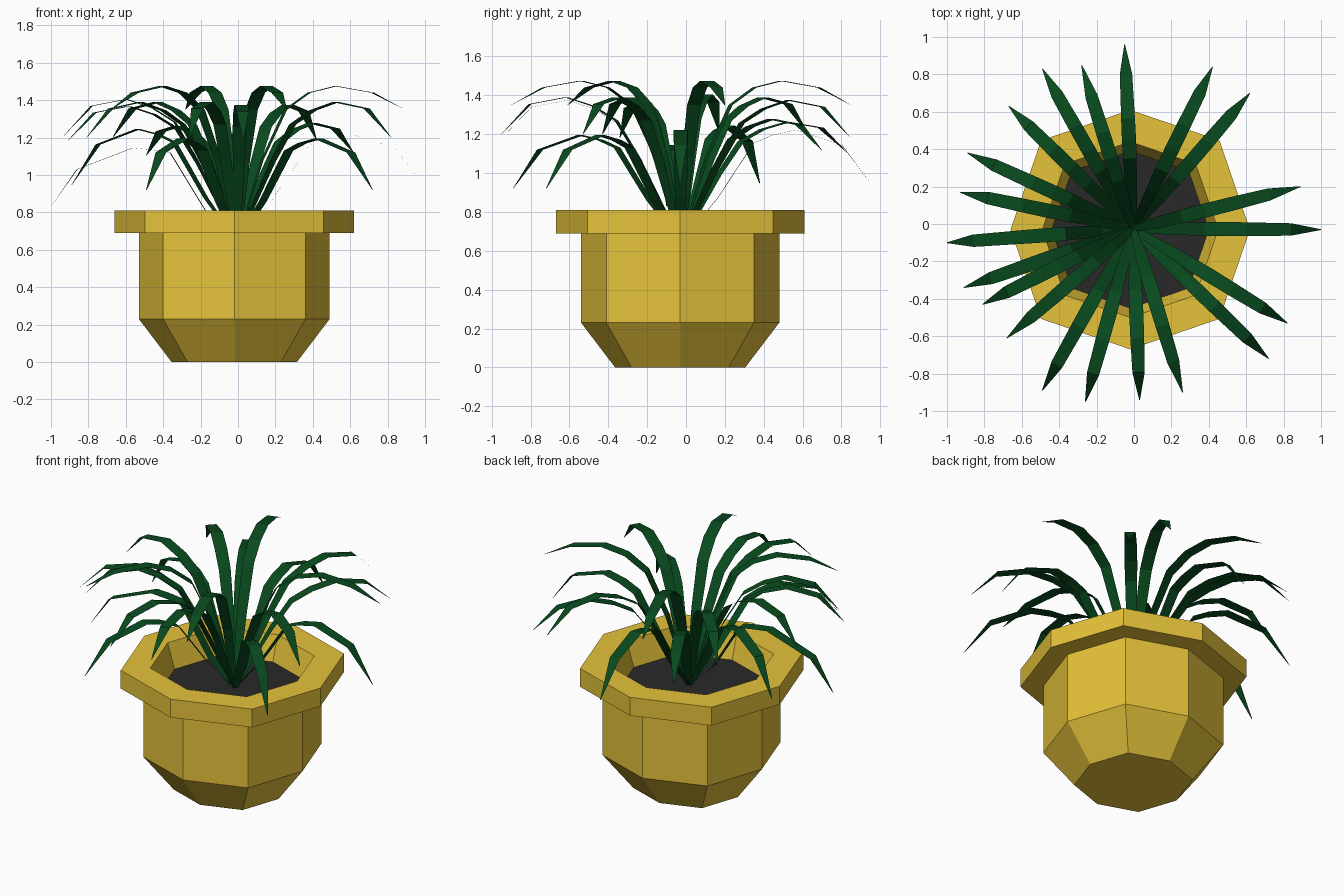
import bpy, bmesh, math
from mathutils import Vector

if "Cube" in bpy.data.objects:
    bpy.data.objects.remove(bpy.data.objects["Cube"])

CX, CY = -0.02, -0.03          # pot axis
SOIL_Z = 0.65


def material(name, rgb):
    m = bpy.data.materials.new(name)
    m.diffuse_color = (*rgb, 1)
    m.use_nodes = True
    m.node_tree.nodes["Principled BSDF"].inputs["Base Color"].default_value = m.diffuse_color
    return m


mustard = material("mustard glaze", (0.78, 0.54, 0.042))
earth = material("dark soil", (0.023, 0.022, 0.023))
green = material("deep green", (0.0025, 0.068, 0.013))


def finish(bm, name, mat, recalc=True):
    if recalc:
        bmesh.ops.recalc_face_normals(bm, faces=bm.faces)
    me = bpy.data.meshes.new(name)
    bm.to_mesh(me)
    bm.free()
    me.materials.append(mat)
    ob = bpy.data.objects.new(name, me)
    bpy.context.collection.objects.link(ob)
    return ob


def octagon(bm, r, z):
    # slightly squarish octagon with corners on the axes
    ring = []
    for i in range(8):
        a = i * math.pi / 4
        k = r * (1.054 if i % 2 else 1.0)
        ring.append(bm.verts.new((CX + k * math.cos(a), CY + k * math.sin(a), z)))
    return ring


# Pot: profile from the base, up over the rim and down inside
bm = bmesh.new()
profile = [(0.335, 0), (0.51, 0.23), (0.51, 0.69), (0.64, 0.69),
           (0.64, 0.81), (0.47, 0.81), (0.42, SOIL_Z)]
rings = [octagon(bm, r, z) for r, z in profile]
for a, b in zip(rings, rings[1:]):
    for i in range(8):
        j = (i + 1) % 8
        bm.faces.new((a[i], a[j], b[j], b[i]))
bm.faces.new(rings[0][::-1])
finish(bm, "pot", mustard)

# Soil disc closes the inside of the pot
bm = bmesh.new()
bm.faces.new(octagon(bm, 0.42, SOIL_Z))
finish(bm, "soil", earth, recalc=False)

# Leaf arcs: (fraction of reach, height), last one is the tip
TALL = [(0, 0.64), (0.15, 1.08), (0.29, 1.35), (0.43, 1.44), (0.59, 1.475), (0.81, 1.44), (1, 1.35)]
MID = [(0, 0.64), (0.23, 1.07), (0.36, 1.27), (0.49, 1.345), (0.64, 1.39), (0.84, 1.355), (1, 1.20)]
LOW = [(0, 0.64), (0.19, 0.86), (0.38, 1.13), (0.48, 1.17), (0.60, 1.195), (0.84, 1.12), (1, 0.92)]
DROOP = [(0, 0.64), (0.17, 0.81), (0.36, 1.12), (0.46, 1.135), (0.56, 1.145), (0.86, 1.03), (1, 0.83)]
WIDTHS = [0.035, 0.062, 0.072, 0.076, 0.074, 0.066, 0.004]

# Every leaf by arc: tip x, tip y, height factor
TIPS = [
    (TALL, [(0.89, 0.20, 1), (0.26, -0.90, 1), (-0.28, 0.85, 1), (-0.68, -0.61, 1)]),
    (MID, [(0.42, 0.84, 0.98), (0.62, 0.70, 0.85), (0.82, -0.53, 1), (0.03, -0.94, 0.98),
           (-0.26, -0.95, 1), (-0.81, -0.43, 1), (-0.91, -0.34, 0.97), (-0.93, 0.17, 1.02),
           (-0.67, 0.63, 1), (-0.49, 0.83, 0.83)]),
    (LOW, [(-0.05, 0.96, 1.05), (1.0, -0.03, 1.05), (0.72, -0.72, 1),
           (-0.49, -0.89, 1), (-0.89, 0.38, 1.09)]),
    (DROOP, [(-1.0, -0.10, 1)]),
]


def leaf(name, tip, arc, lift):
    base = Vector((-0.005, -0.025, 0))
    reach = Vector((*tip, 0)) - base
    side = Vector((-reach.y, reach.x, 0)).normalized()
    bm = bmesh.new()
    prev = None
    for (f, z), w in zip(arc, WIDTHS):
        p = base + reach * f
        p.z = 0.64 + (z - 0.64) * lift
        pair = (bm.verts.new(p - side * w / 2), bm.verts.new(p + side * w / 2))
        if prev:
            bm.faces.new((prev[0], pair[0], pair[1], prev[1]))
        prev = pair
    finish(bm, name, green, recalc=False)


n = 0
for arc, tips in TIPS:
    for x, y, lift in tips:
        n += 1
        leaf(f"leaf_{n:02d}", (x, y), arc, lift)
